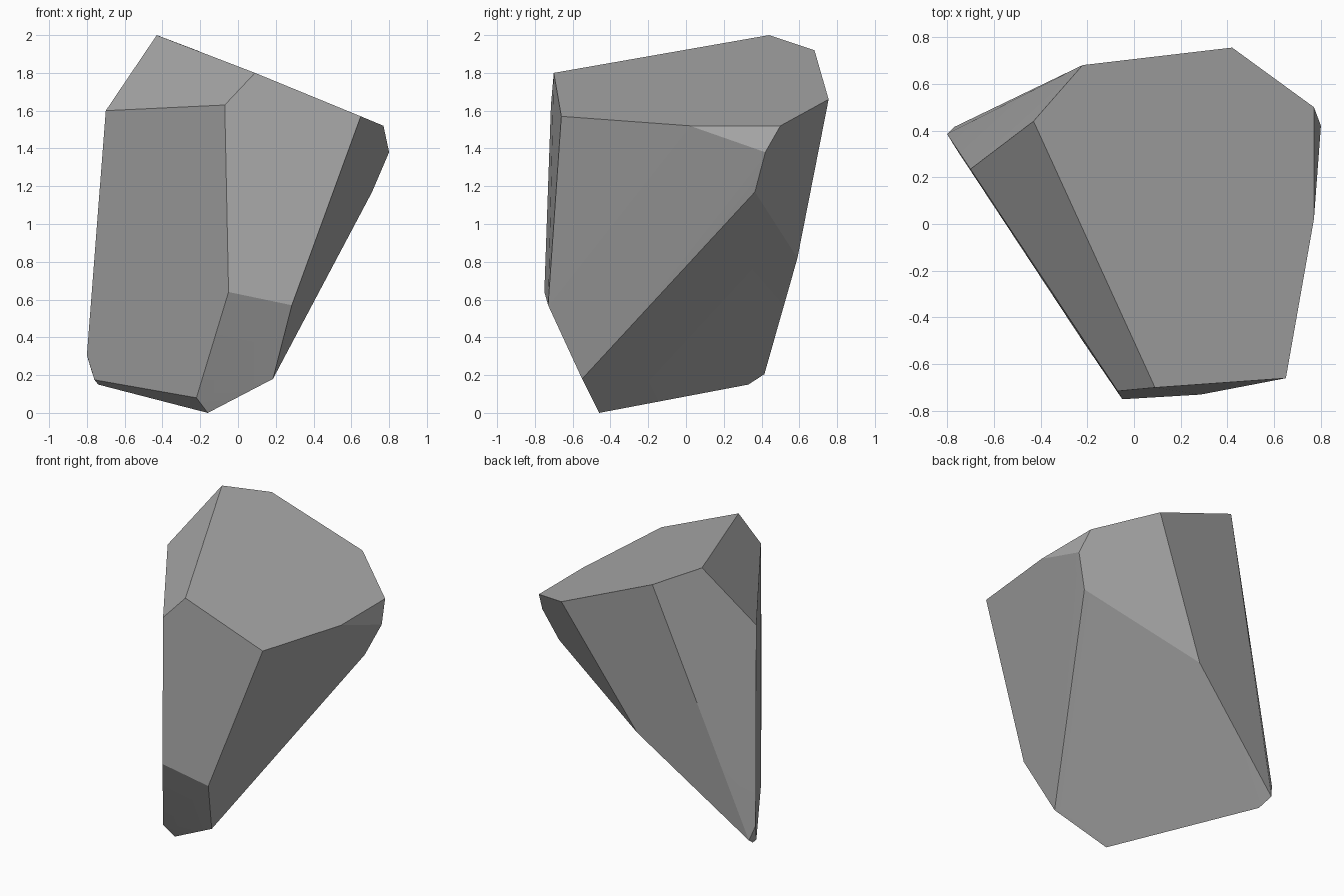
import bpy
import bmesh
import math

cube = bpy.data.objects.get("Cube")
if cube:
    bpy.data.objects.remove(cube, do_unlink=True)

# Stone colour
stone = bpy.data.materials.new("grey_stone")
stone.use_nodes = True
grey = (0.4, 0.4, 0.4, 1)
stone.diffuse_color = grey
bsdf = stone.node_tree.nodes["Principled BSDF"]
bsdf.inputs["Base Color"].default_value = grey
bsdf.inputs["Roughness"].default_value = 0.9

# Corners of the chipped boulder
peak = [(-.43, .44, 2), (.09, -.70, 1.80), (.65, -.66, 1.57), (.77, .50, 1.52),
        (.77, .02, 1.52), (.42, .755, 1.66), (-.22, .68, 1.92)]
sides = [(.80, .42, 1.38), (.71, .365, 1.17), (-.70, .235, 1.60),
         (-.07, -.715, 1.63), (-.05, -.75, .64), (.285, -.73, .57),
         (-.80, .385, .305), (-.04, .59, .82)]
foot = [(.185, -.55, .18), (-.16, -.46, 0), (-.22, -.50, .08),
        (-.76, .32, .175), (-.74, .33, .15), (-.77, .415, .205)]

# Wrap the corners in a convex skin and merge near-flat facets
bm = bmesh.new()
for corner in peak + sides + foot:
    bm.verts.new(corner)
bmesh.ops.convex_hull(bm, input=bm.verts)
bmesh.ops.dissolve_limit(bm, angle_limit=math.radians(2),
                         verts=bm.verts, edges=bm.edges)
bmesh.ops.recalc_face_normals(bm, faces=bm.faces)
mesh = bpy.data.meshes.new("boulder")
bm.to_mesh(mesh)
bm.free()
mesh.materials.append(stone)

boulder = bpy.data.objects.new("boulder", mesh)
bpy.context.collection.objects.link(boulder)
bpy.ops.object.select_all(action="DESELECT")
boulder.select_set(True)
bpy.context.view_layer.objects.active = boulder
bpy.ops.object.shade_smooth_by_angle(angle=math.radians(15))
